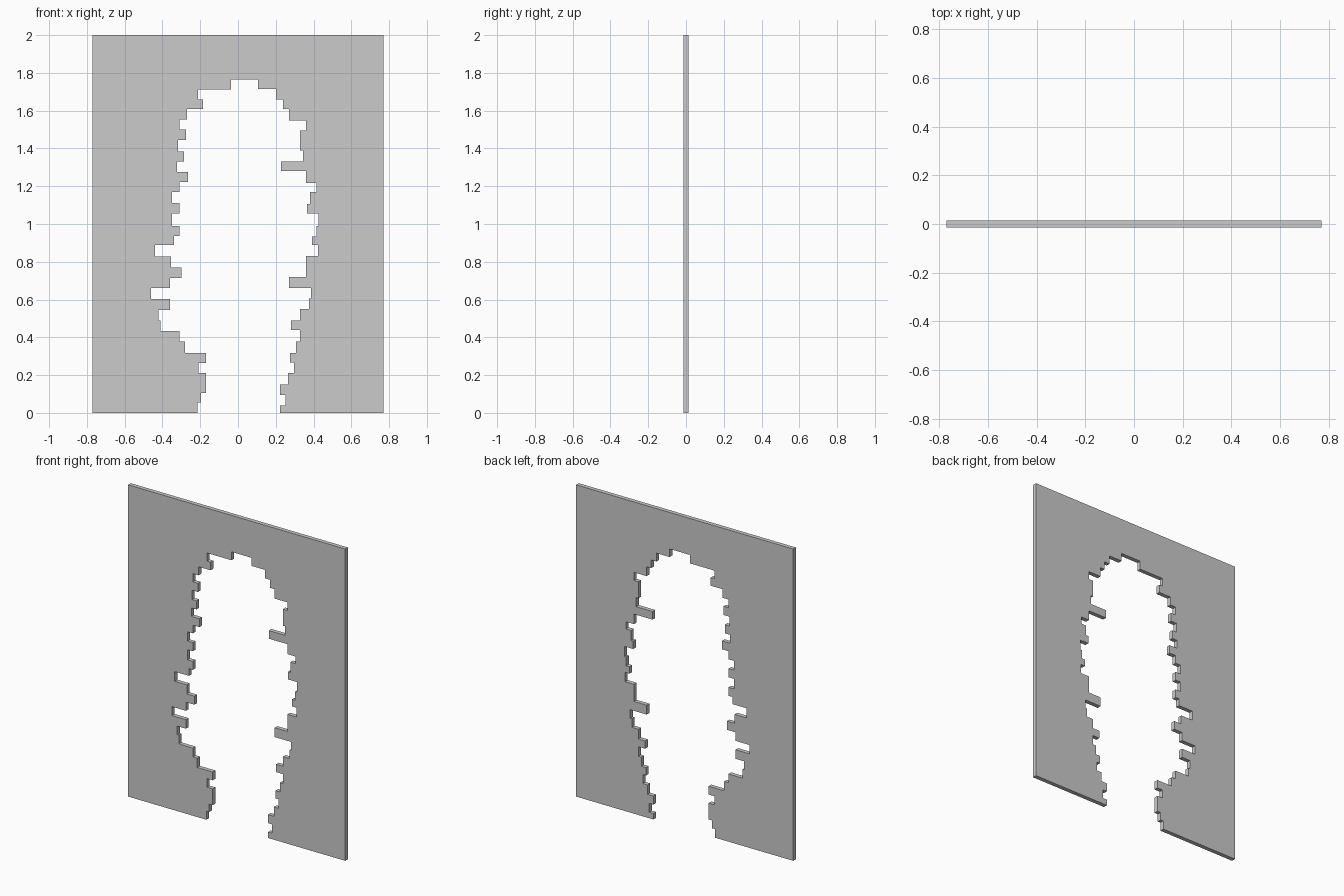
import bpy
import bmesh

HALF_WIDTH, HEIGHT, HALF_DEPTH = 0.77, 2.0, 0.0135

# Ragged brick edges of the opening, bottom to top: (edge x, top z of the course)
LEFT = [(-.215, .055), (-.195, .105), (-.17, .21), (-.21, .265), (-.17, .318),
        (-.28, .378), (-.31, .434), (-.41, .49), (-.422, .545), (-.36, .603),
        (-.46, .66), (-.36, .715), (-.30, .77), (-.354, .828), (-.44, .89),
        (-.338, .936), (-.311, .99), (-.349, 1.055), (-.311, 1.11), (-.349, 1.17),
        (-.311, 1.222), (-.265, 1.276), (-.322, 1.33), (-.285, 1.385), (-.317, 1.445),
        (-.275, 1.50), (-.311, 1.553), (-.27, 1.608), (-.185, 1.66), (-.211, 1.712),
        (-.037, 1.766)]
RIGHT = [(.222, .038), (.252, .095), (.222, .15), (.264, .21), (.297, .268),
         (.275, .318), (.307, .377), (.328, .438), (.28, .488), (.328, .55),
         (.375, .605), (.387, .66), (.27, .72), (.36, .83), (.423, .89),
         (.391, .934), (.415, .99), (.427, 1.055), (.365, 1.105), (.381, 1.17),
         (.416, 1.216), (.36, 1.28), (.228, 1.332), (.344, 1.39), (.328, 1.496),
         (.36, 1.548), (.27, 1.608), (.238, 1.66), (.20, 1.714), (.107, 1.766)]


def stepped_edge(courses):
    """Turn brick courses into a staircase of corner points."""
    points, z = [], 0.0
    for x, top in courses:
        points += [(x, z), (x, top)]
        z = top
    return points


# Wall outline: up the left of the opening, down the right, round the outside
outline = stepped_edge(LEFT) + stepped_edge(RIGHT)[::-1]
outline += [(HALF_WIDTH, 0), (HALF_WIDTH, HEIGHT), (-HALF_WIDTH, HEIGHT), (-HALF_WIDTH, 0)]

# Extrude the outline through the wall thickness
bm = bmesh.new()
face = bm.faces.new([bm.verts.new((x, -HALF_DEPTH, z)) for x, z in outline])
extruded = bmesh.ops.extrude_face_region(bm, geom=[face], use_keep_orig=True)
back = [v for v in extruded["geom"] if isinstance(v, bmesh.types.BMVert)]
bmesh.ops.translate(bm, verts=back, vec=(0, 2 * HALF_DEPTH, 0))
bmesh.ops.recalc_face_normals(bm, faces=bm.faces[:])
bmesh.ops.triangulate(bm, faces=[f for f in bm.faces if len(f.verts) > 4])

mesh = bpy.data.meshes.new("broken_wall")
bm.to_mesh(mesh)
bm.free()
wall = bpy.data.objects.new("broken_wall", mesh)
bpy.context.collection.objects.link(wall)
